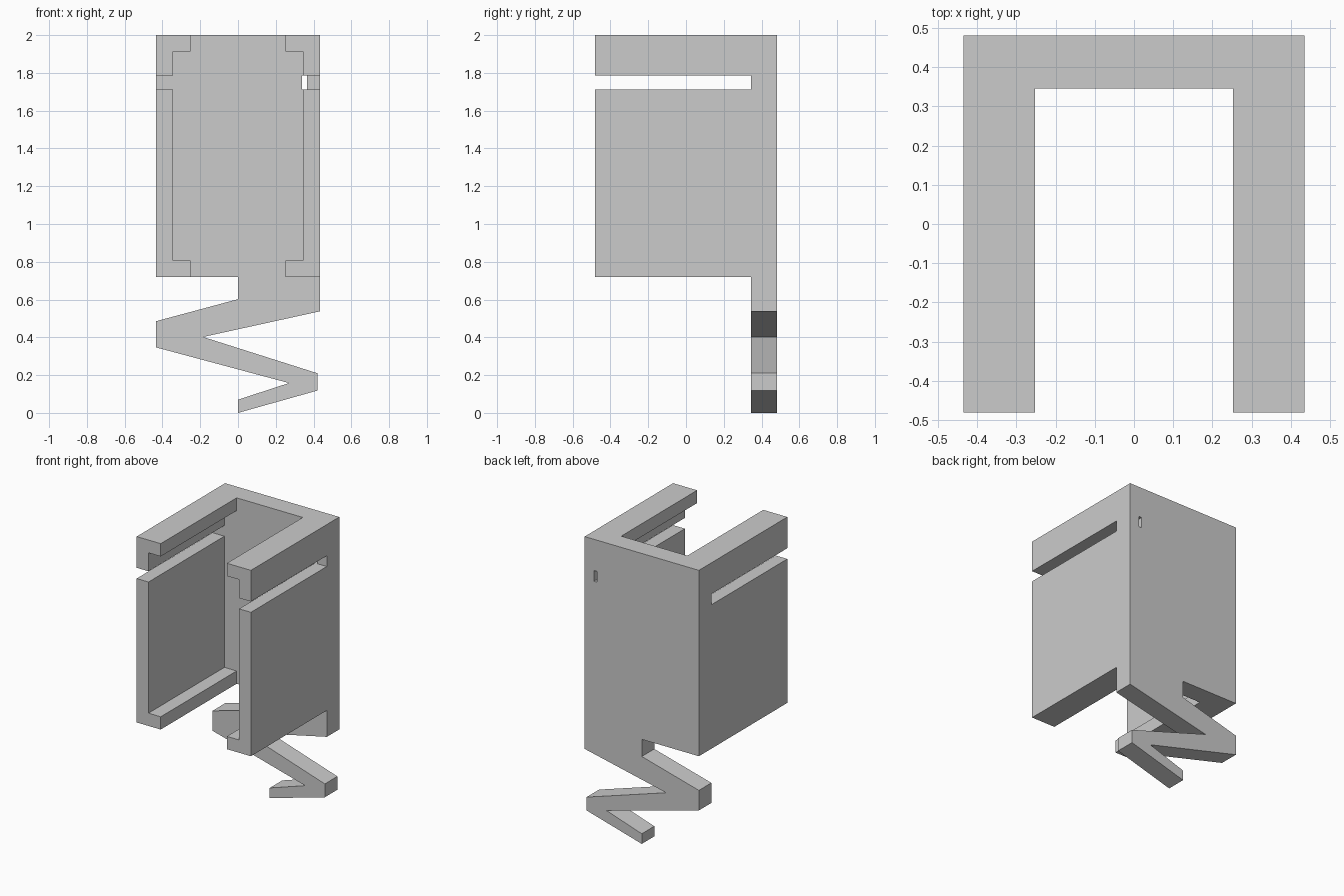
import bpy
import bmesh

cube = bpy.data.objects.get("Cube")
if cube:
    bpy.data.objects.remove(cube, do_unlink=True)

FRONT, INNER, BACK = -0.481, 0.345, 0.481

grey = bpy.data.materials.new("plain grey")
grey.use_nodes = True
colour = (0.6, 0.6, 0.6, 1)
grey.diffuse_color = colour
for node in grey.node_tree.nodes:
    if node.type == 'BSDF_PRINCIPLED':
        node.inputs["Base Color"].default_value = colour


def extrude_profile(name, points, y0, y1):
    """Extrude an x-z outline along y into a flat-shaded solid."""
    bm = bmesh.new()
    face = bm.faces.new([bm.verts.new((x, y0, z)) for x, z in points])
    ext = bmesh.ops.extrude_face_region(bm, geom=[face])
    moved = [v for v in ext["geom"] if isinstance(v, bmesh.types.BMVert)]
    bmesh.ops.translate(bm, verts=moved, vec=(0, y1 - y0, 0))
    bmesh.ops.recalc_face_normals(bm, faces=bm.faces)
    mesh = bpy.data.meshes.new(name)
    bm.to_mesh(mesh)
    bm.free()
    mesh.materials.append(grey)
    obj = bpy.data.objects.new(name, mesh)
    bpy.context.collection.objects.link(obj)
    return obj


# Back plate with the zigzag spring tail cut from the same sheet
back_plate = extrude_profile("back_plate_and_spring", [
    (-0.435, 2), (-0.435, 0.72), (0, 0.72), (0, 0.602),
    (-0.435, 0.485), (-0.435, 0.347), (0.27, 0.158), (0, 0.07),
    (0, 0), (0.42, 0.118), (0.42, 0.21), (-0.185, 0.402),
    (0.435, 0.538), (0.435, 2)], INNER, BACK)

# Small slit through the back plate on the left side only
cutter = extrude_profile("slit_cutter", [
    (0.34, 1.711), (0.364, 1.711), (0.364, 1.785), (0.34, 1.785)],
    INNER - 0.1, BACK + 0.1)
cutter.hide_render = True
cut = back_plate.modifiers.new("slit", 'BOOLEAN')
cut.operation = 'DIFFERENCE'
cut.solver = 'EXACT'
cut.object = cutter
bpy.context.view_layer.objects.active = back_plate
bpy.ops.object.modifier_apply(modifier=cut.name)
bpy.data.objects.remove(cutter, do_unlink=True)

# Side rails: hooked top rail and L-shaped wall, split by a slot
top_rail = [(0.252, 2), (0.435, 2), (0.435, 1.785),
            (0.345, 1.785), (0.345, 1.912), (0.252, 1.912)]
wall = [(0.345, 1.711), (0.435, 1.711), (0.435, 0.72),
        (0.252, 0.72), (0.252, 0.808), (0.345, 0.808)]
for side, sign in (("left", 1), ("right", -1)):
    for part, outline in (("top_rail", top_rail), ("side_wall", wall)):
        extrude_profile(f"{side}_{part}",
                        [(sign * x, z) for x, z in outline], FRONT, INNER)
